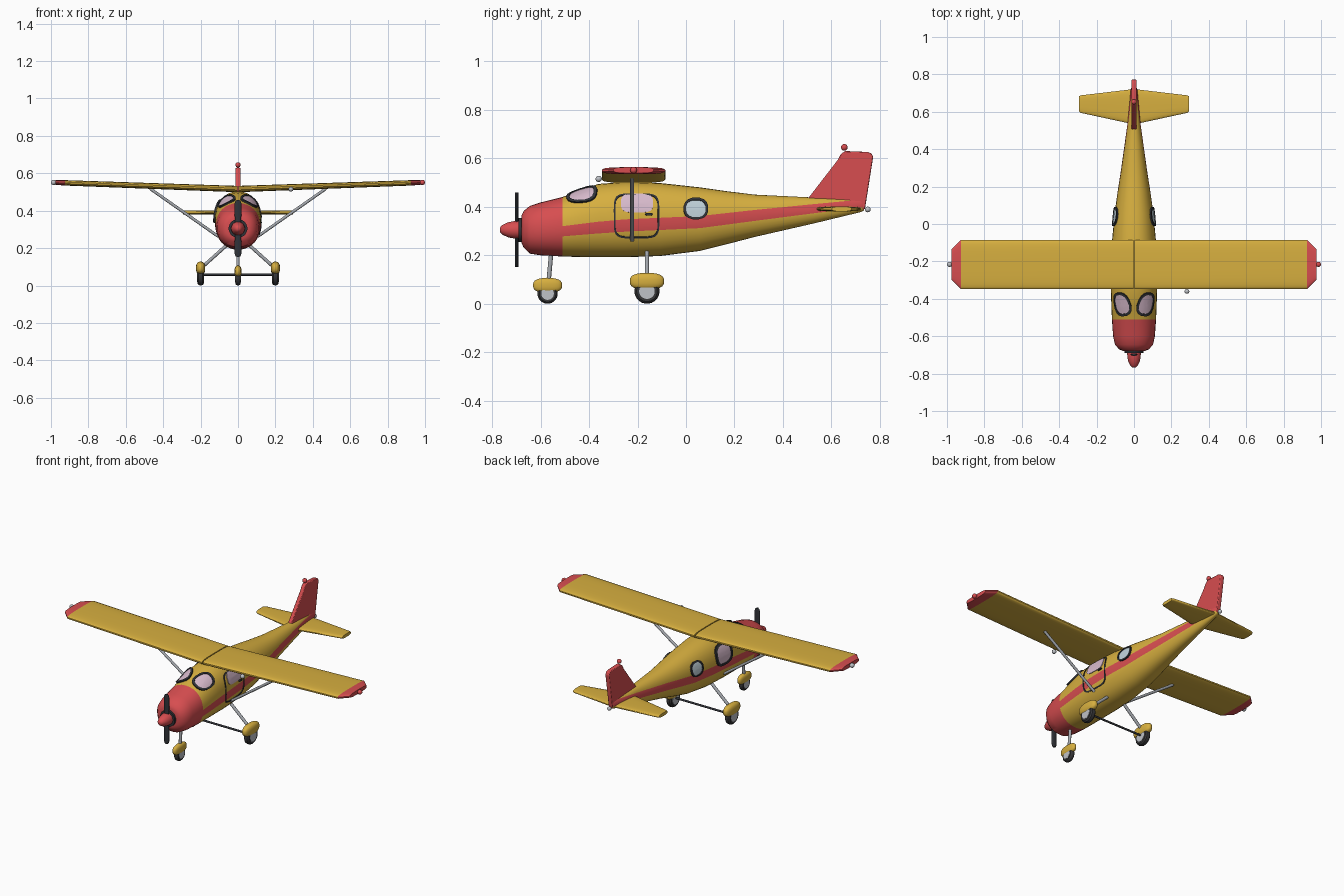
import bpy, bmesh, math
from mathutils import Vector
from mathutils.bvhtree import BVHTree

if "Cube" in bpy.data.objects:
    bpy.data.objects.remove(bpy.data.objects["Cube"])


def material(name, rgb):
    m = bpy.data.materials.new(name)
    m.diffuse_color = (*rgb, 1)
    m.use_nodes = True
    m.node_tree.nodes["Principled BSDF"].inputs["Base Color"].default_value = m.diffuse_color
    return m


YELLOW = material("yellow_paint", (0.68, 0.43, 0.05))
RED = material("red_paint", (0.68, 0.075, 0.08))
DARK = material("dark_trim", (0.03, 0.033, 0.04))
PINK = material("pink_glass", (0.68, 0.49, 0.6))
BLUE = material("blue_glass", (0.52, 0.63, 0.69))
METAL = material("grey_metal", (0.38, 0.40, 0.43))
TYRE = material("tyre_rubber", (0.04, 0.04, 0.042))
HUB = material("hub_grey", (0.52, 0.54, 0.57))


def loft(name, rings, mats, rule=None, caps=True, wrap=False):
    """Skin a list of equal-length closed rings; rule(i, j) picks the material slot."""
    bm = bmesh.new()
    vs = [[bm.verts.new(p) for p in r] for r in rings]
    n = len(rings[0])
    for i in range(len(vs) if wrap else len(vs) - 1):
        a, b = vs[i], vs[(i + 1) % len(vs)]
        for j in range(n):
            k = (j + 1) % n
            f = bm.faces.new((a[j], a[k], b[k], b[j]))
            f.material_index = rule(i, j) if rule else 0
    if caps:
        bm.faces.new(vs[0]).material_index = rule(0, 0) if rule else 0
        bm.faces.new(vs[-1]).material_index = rule(len(vs) - 2, 0) if rule else 0
    bmesh.ops.recalc_face_normals(bm, faces=bm.faces)
    me = bpy.data.meshes.new(name)
    bm.to_mesh(me)
    bm.free()
    for m in mats:
        me.materials.append(m)
    ob = bpy.data.objects.new(name, me)
    bpy.context.collection.objects.link(ob)
    return ob


def spow(v, e):
    return math.copysign(abs(v) ** e, v)


def oval(rx, ry, n=2.0, count=24):
    """Superellipse points."""
    ts = [2 * math.pi * (k + 0.5) / count for k in range(count)]
    return [(rx * spow(math.cos(t), 2 / n), ry * spow(math.sin(t), 2 / n)) for t in ts]


def lathe(name, centre, axis, profile, mat, count=24):
    """Revolve (distance along axis, radius) pairs."""
    c, axis = Vector(centre), Vector(axis).normalized()
    u = axis.orthogonal().normalized()
    v = axis.cross(u)
    return loft(name, [[c + axis * d + u * a + v * b for a, b in oval(r, r, 2, count)]
                       for d, r in profile], [mat])


def rod(name, a, b, r, mat):
    d = Vector(b) - Vector(a)
    return lathe(name, a, d, [(0, r), (d.length, r)], mat, 12)


def ball(name, c, r, mat):
    prof = [(-r * math.cos(math.pi * k / 10), max(r * math.sin(math.pi * k / 10), r * 0.02)) for k in range(11)]
    return lathe(name, c, (0, 1, 0), prof, mat, 16)


def interp(table, y):
    for (y0, z0), (y1, z1) in zip(table, table[1:]):
        if y <= y1:
            break
    f = min(max((y - y0) / (y1 - y0), 0), 1)
    return z0 + (z1 - z0) * f


# Fuselage: stations (y, bottom, top, half width); stripe edges follow mesh rows
stations = [(-.678, .25, .365, .06), (-.67, .232, .382, .08), (-.645, .207, .403, .102),
            (-.60, .200, .418, .112), (-.51, .195, .44, .118), (-.44, .193, .467, .121),
            (-.363, .192, .494, .123), (-.25, .192, .503, .124), (-.107, .197, .498, .119),
            (.058, .218, .48, .104), (.17, .246, .464, .088), (.285, .276, .45, .07),
            (.53, .332, .438, .036), (.72, .378, .432, .018), (.735, .385, .428, .012)]
stripe_top = [(-.51, .32), (-.3, .346), (.058, .362), (.285, .387), (.72, .43)]
stripe_low = [(-.51, .278), (-.3, .295), (.058, .312), (.285, .342), (.72, .398)]
N = 2.2


def fuselage_ring(y, zb, zt, w):
    mid, h = (zb + zt) / 2, (zt - zb) / 2
    ang = [math.pi / 2]
    for table in (stripe_top, stripe_low):
        s = min(max((interp(table, y) - mid) / h, -.9), .9)
        ang.append(math.asin(spow(s, N / 2)))
    ang.append(-math.pi / 2)
    ts = []
    for a, b, k in zip(ang, ang[1:], (8, 2, 8)):
        ts += [a + (b - a) * q / k for q in range(k)]
    ts.append(-math.pi / 2)
    right = [(w * abs(math.cos(t)) ** (2 / N), y, mid + h * spow(math.sin(t), 2 / N)) for t in ts]
    return right + [(-x, y, z) for x, y, z in right[-2:0:-1]]


fuselage = loft("fuselage", [fuselage_ring(*s) for s in stations], [YELLOW, RED],
                lambda i, j: int(i < 4 or min(j, 35 - j) in (8, 9)))
skin = BVHTree.FromPolygons([v.co for v in fuselage.data.vertices],
                            [p.vertices for p in fuselage.data.polygons])


def panel(name, centre, normal, up, rx, ry, n, mat, lift, inner=0.0, count=40):
    """Thin plate (or band, if inner > 0) draped on the fuselage."""
    c, nrm = Vector(centre), Vector(normal).normalized()
    up = Vector(up)
    up = (up - nrm * up.dot(nrm)).normalized()
    side = up.cross(nrm)

    def ring(scale, off):
        pts = []
        for a, b in oval(rx * scale, ry * scale, n, count):
            p = c + side * a + up * b
            hit, hn, _, _ = skin.ray_cast(p + nrm * .4, -nrm)
            if hit is None:
                hit, hn, _, _ = skin.find_nearest(p)
            pts.append(hit + hn * off)
        return pts

    s0 = inner or .05
    rings = [ring(s0 + (1 - s0) * k / 5, lift) for k in range(6)] + [ring(1, -.001)]
    if inner:
        rings.insert(0, ring(inner, -.001))
    return loft(name, rings, [mat], caps=not inner, wrap=bool(inner))


def window(name, centre, normal, up, rx, ry, n, glass, count):
    panel(name + "_glass", centre, normal, up, rx * .84, ry * .84, n, glass, .005, 0, count)
    panel(name + "_frame", centre, normal, up, rx, ry, n, DARK, .009, .8, count)


# Windows and door
for s, side in ((1, "right"), (-1, "left")):
    window(side + "_windshield", (s * .064, -.428, .45), (s * .55, -.3, .75), (s * .35, 1, .3),
           .05, .066, 2.5, PINK, 16)
    window(side + "_rear_window", (s * .1, .04, .391), (s, 0, 0), (0, 0, 1), .051, .043, 2.4, BLUE, 16)
panel("door_outline", (.12, -.204, .362), (1, 0, 0), (0, 0, 1), .094, .091, 5, DARK, .004, .93, 64)
panel("door_window", (.12, -.202, .414), (1, 0, 0), (0, 0, 1), .066, .038, 3.5, PINK, .004)
panel("door_handle", (.12, -.153, .369), (1, 0, 0), (0, 0, 1), .016, .005, 3, DARK, .009, 0, 12)
window("left_cabin_window", (-.12, -.2, .395), (-1, 0, 0), (0, 0, 1), .075, .062, 2.8, PINK, 24)

# Spinner, hub plate and propeller
PZ = .305
lathe("spinner", (0, 0, PZ), (0, 1, 0), [(-.768, .006), (-.765, .013), (-.757, .02), (-.735, .031),
                                       (-.71, .036), (-.688, .037)], RED)
lathe("hub_plate", (0, 0, PZ), (0, 1, 0), [(-.69, .05), (-.672, .05)], DARK)
blade = [(.153, .006), (.149, .013), (.135, .018), (.08, .019), (.02, .014)]
blade += [(-z, w) for z, w in reversed(blade)]
loft("propeller", [[(a, -.698 + b, PZ + z) for a, b in oval(w, .007, 2, 16)] for z, w in blade], [DARK])

for s, side in ((1, "right"), (-1, "left")):
    # Wing with red tip: (x, z, thickness, chord)
    wing = [(.003, .516, .034, .263), (.925, .549, .029, .263), (.975, .551, .025, .165)]
    loft(side + "_wing", [[(s * x, -.2165 + a, z + b) for a, b in oval(c / 2, t / 2, 3.2, 28)]
                          for x, z, t, c in wing], [YELLOW, RED], lambda i, j: int(i == 1))
    ball(side + "_wingtip_light", (s * .986, -.216, .551), .014, RED if s > 0 else HUB)
    rod(side + "_wing_strut", (s * .47, -.222, .518), (s * .105, -.222, .262), .008, METAL)
    # Tailplane: (x, front y, back y)
    tail = [(0, .532, .722), (.285, .594, .688), (.295, .602, .682)]
    loft(side + "_tailplane", [[(s * x, (y0 + y1) / 2 + a, .391 + b)
                                for a, b in oval((y1 - y0) / 2, .01, 3.2, 24)] for x, y0, y1 in tail], [YELLOW])
    rod(side + "_gear_leg", (s * .05, -.161, .225), (s * .195, -.161, .095), .009, METAL)

# Fin and small lights
fin = [(.50, .43), (.625, .592), (.637, .615), (.655, .63), (.75, .626), (.765, .62), (.772, .605),
       (.738, .39), (.715, .39), (.70, .415)]
fin_ob = loft("tail_fin", [[(x, y, z) for y, z in fin] for x in (-.013, .013)], [RED])
bev = fin_ob.modifiers.new("edge", "BEVEL")
bev.width, bev.segments = .004, 2
ball("fin_beacon", (0, .653, .645), .014, RED)
ball("tail_light", (0, .75, .389), .012, HUB)
ball("landing_light", (.283, -.36, .515), .013, HUB)


def wheel(name, x, y, r, w, fair):
    """Tyre, hub and bean-shaped fairing (half length, half height, half width, z)."""
    lathe(name + "_tyre", (x, y, r), (1, 0, 0), [(-w, r * .66), (-w, r * .82), (-w * .6, r * .96), (0, r),
                                              (w * .6, r * .96), (w, r * .82), (w, r * .66)], TYRE)
    lathe(name + "_hub", (x, y, r), (1, 0, 0), [(-w * 1.1, r * .62), (w * 1.1, r * .62)], HUB)
    ly, hz, wx, z = fair
    rings = []
    for k in range(13):
        t = math.pi * k / 12
        f = max(math.sin(t), .03) ** .7
        d = -ly * spow(math.cos(t), .85)
        rings.append([(x + a, y + d, z + b) for a, b in oval(wx * f, hz * f, 2.5, 20)])
    loft(name + "_fairing", rings, [YELLOW])


wheel("right_wheel", .2, -.161, .052, .017, (.071, .035, .025, .093))
wheel("left_wheel", -.2, -.161, .052, .017, (.071, .035, .025, .093))
wheel("nose_wheel", 0, -.571, .042, .014, (.06, .031, .019, .076))
rod("axle_bar", (-.2, -.161, .058), (.2, -.161, .058), .006, DARK)
rod("nose_leg", (0, -.555, .22), (0, -.567, .09), .009, METAL)

# Smooth shading with sharp edges kept
bpy.ops.object.select_all(action="SELECT")
bpy.context.view_layer.objects.active = fuselage
bpy.ops.object.shade_smooth_by_angle(angle=math.radians(35))
